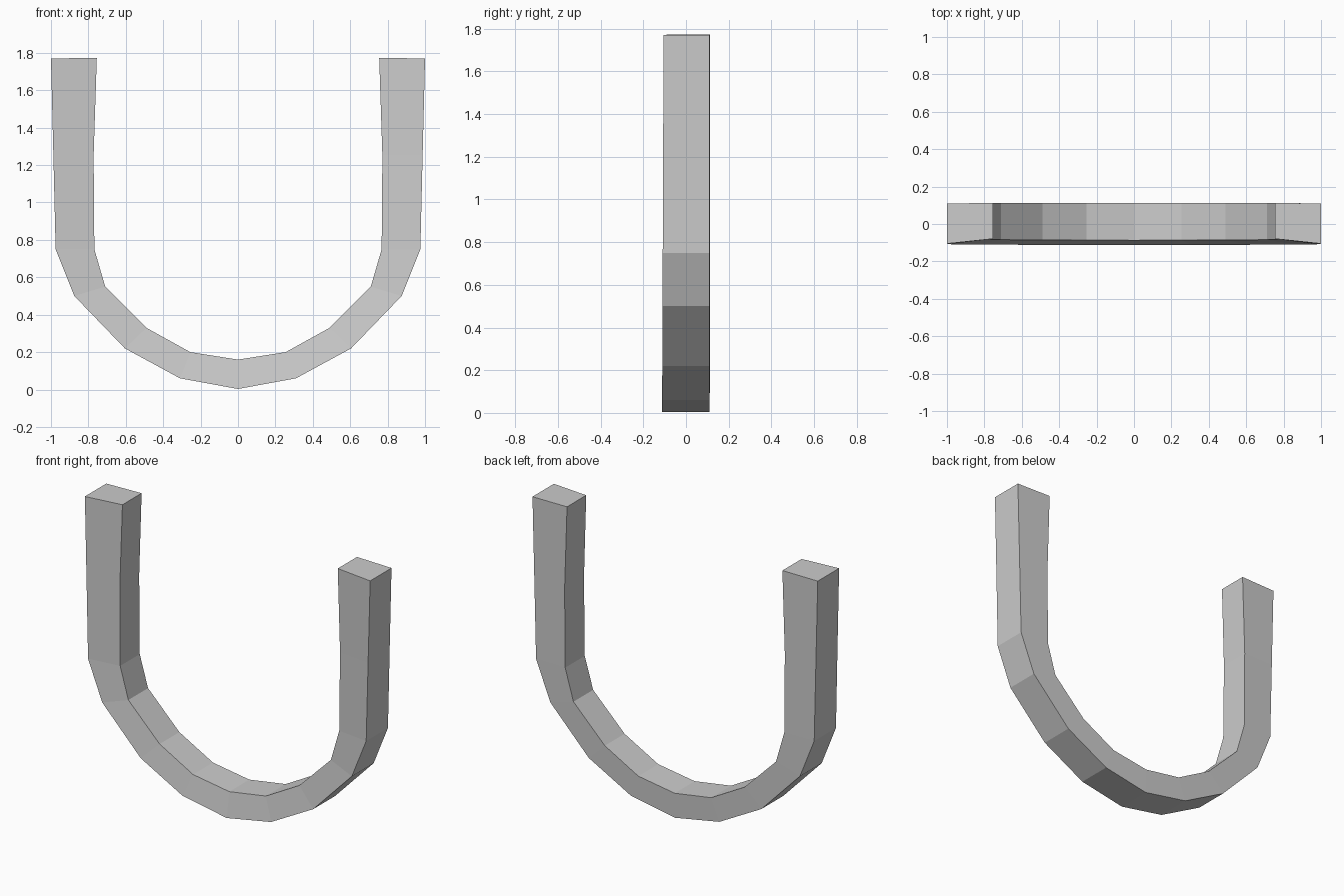
import bpy, bmesh

if "Cube" in bpy.data.objects:
    bpy.data.objects.remove(bpy.data.objects["Cube"])

# Right half stations, tip to bottom centre: outer x, z, inner x, z, outer front y
half = [
    (1.00, 1.77, 0.755, 1.773, -0.105),
    (0.987, 1.25, 0.772, 1.25, -0.107),
    (0.975, 0.75, 0.768, 0.75, -0.109),
    (0.875, 0.50, 0.71, 0.55, -0.110),
    (0.605, 0.22, 0.49, 0.33, -0.111),
    (0.31, 0.06, 0.255, 0.20, -0.112),
    (0.0, 0.003, 0.0, 0.16, -0.113),
]
# Mirror to the left leg
stations = half + [(-a, b, -c, d, e) for a, b, c, d, e in reversed(half[:-1])]

bm = bmesh.new()
rings = []
for ox, oz, ix, iz, yf in stations:
    # Four-sided section; front face leans back towards the inner edge
    rings.append([bm.verts.new(p) for p in (
        (ox, yf, oz), (ox, 0.109, oz),
        (ix, 0.113, iz), (ix, yf + 0.026, iz))])

# Sides of the bar
for r, s in zip(rings, rings[1:]):
    for i in range(4):
        j = (i + 1) % 4
        bm.faces.new((r[i], r[j], s[j], s[i]))
# End caps
bm.faces.new(rings[0])
bm.faces.new(rings[-1])
bmesh.ops.recalc_face_normals(bm, faces=bm.faces)

mesh = bpy.data.meshes.new("u_shaped_bar")
bm.to_mesh(mesh)
bm.free()
bpy.context.collection.objects.link(bpy.data.objects.new("u_shaped_bar", mesh))
